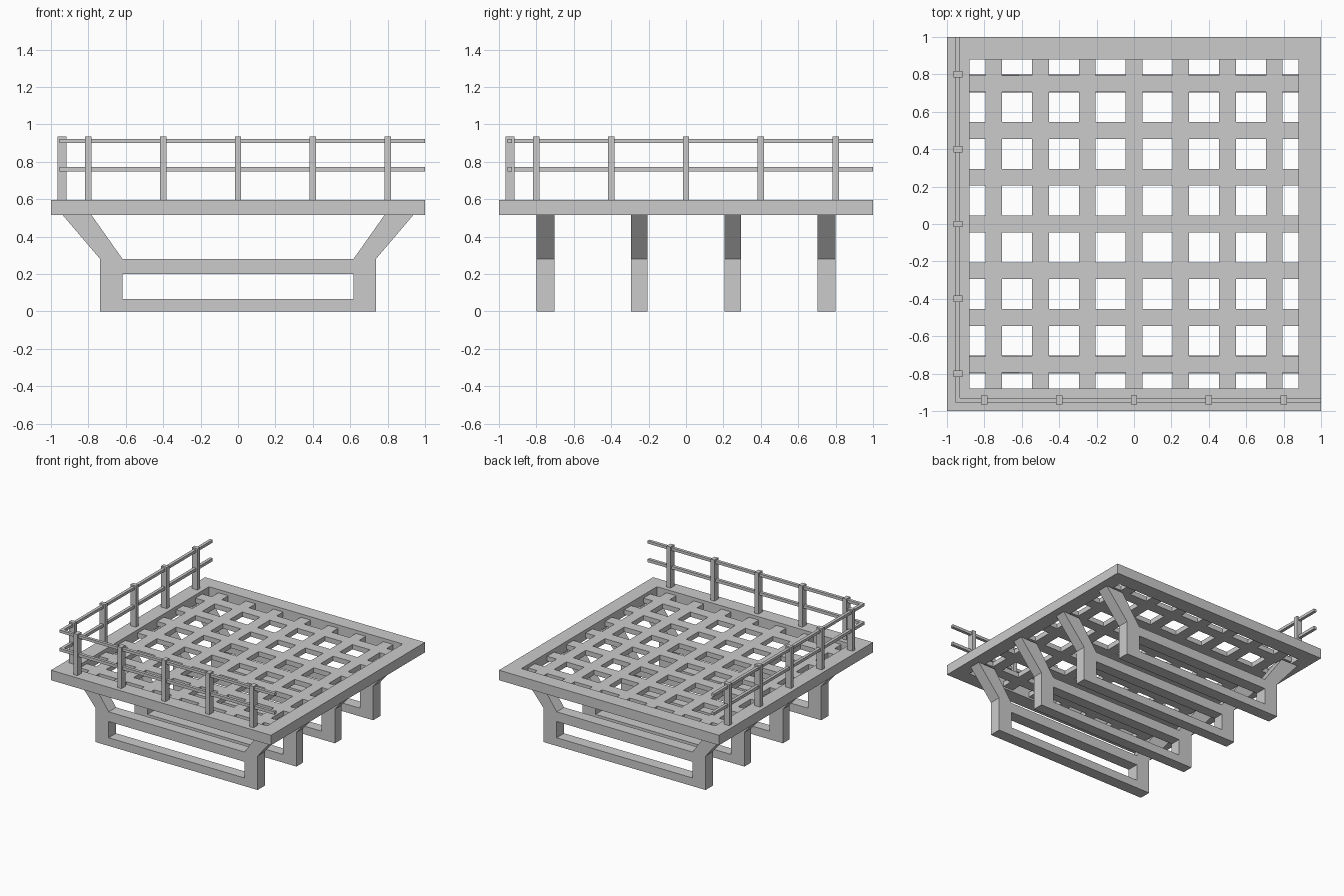
import bpy, bmesh

if "Cube" in bpy.data.objects:
    bpy.data.objects.remove(bpy.data.objects["Cube"])


def finish(name, bm):
    bmesh.ops.recalc_face_normals(bm, faces=bm.faces)
    me = bpy.data.meshes.new(name)
    bm.to_mesh(me)
    bm.free()
    ob = bpy.data.objects.new(name, me)
    bpy.context.collection.objects.link(ob)
    return ob


def extrude(bm, faces, vec):
    geo = bmesh.ops.extrude_face_region(bm, geom=faces)
    verts = [g for g in geo["geom"] if isinstance(g, bmesh.types.BMVert)]
    bmesh.ops.translate(bm, verts=verts, vec=vec)


def box(name, x0, x1, y0, y1, z0, z1):
    bm = bmesh.new()
    bmesh.ops.create_cube(bm, size=1)
    for v in bm.verts:
        v.co = (x1 if v.co.x > 0 else x0,
                y1 if v.co.y > 0 else y0,
                z1 if v.co.z > 0 else z0)
    return finish(name, bm)


def slab(name, edges, z0, z1, is_open):
    """Flat slab made of grid cells, leaving out the open ones."""
    bm = bmesh.new()
    n = len(edges)
    grid = [[bm.verts.new((x, y, z0)) for y in edges] for x in edges]
    for i in range(n - 1):
        for j in range(n - 1):
            if not is_open(i, j):
                bm.faces.new((grid[i][j], grid[i + 1][j],
                              grid[i + 1][j + 1], grid[i][j + 1]))
    loose = [v for v in bm.verts if not v.link_faces]
    bmesh.ops.delete(bm, geom=loose, context='VERTS')
    extrude(bm, bm.faces[:], (0, 0, z1 - z0))
    finish(name, bm)


# Deck: square outer frame with a thinner lattice recessed inside it
DECK_Z, DECK_TOP = 0.515, 0.597
slab("deck_frame", [-1, -0.88, 0.88, 1], DECK_Z, DECK_TOP,
     lambda i, j: i == 1 and j == 1)
edges = [-0.88]
for c in (-0.75, -0.5, -0.25, 0, 0.25, 0.5, 0.75):
    edges += [c - 0.045, c + 0.045]
edges.append(0.88)
slab("deck_lattice", edges, 0.53, 0.57,
     lambda i, j: i % 2 == 0 and j % 2 == 0)


# Support trestles: lower rectangular window with splayed arms
def support(name, y, width):
    quads = [
        [(-.737, 0), (-.617, 0), (-.617, .067), (-.737, .067)],
        [(-.737, .067), (-.617, .067), (-.617, .2), (-.737, .2)],
        [(-.737, .2), (-.617, .2), (-.617, .28), (-.737, .28)],
        [(-.737, .28), (-.617, .28), (-.783, DECK_Z), (-.937, DECK_Z)],
    ]
    quads += [[(-x, z) for x, z in reversed(q)] for q in quads]
    for lo, hi in ((0, .067), (.2, .28)):
        quads.append([(-.617, lo), (.617, lo), (.617, hi), (-.617, hi)])
    bm = bmesh.new()
    for q in quads:
        bm.faces.new([bm.verts.new((x, y - width / 2, z)) for x, z in q])
    bmesh.ops.remove_doubles(bm, verts=bm.verts, dist=1e-4)
    extrude(bm, bm.faces[:], (0, width, 0))
    finish(name, bm)


for k, y in enumerate((-0.75, -0.25, 0.25, 0.75)):
    support(f"support_{k + 1}", y, 0.096 if abs(y) == 0.75 else 0.088)

# Railings along the front and left edges
for k, p in enumerate((-0.8, -0.4, 0, 0.4, 0.8)):
    box(f"front_post_{k + 1}", p - .017, p + .017, -.966, -.916, DECK_TOP, .935)
    box(f"left_post_{k + 1}", -.966, -.916, p - .017, p + .017, DECK_TOP, .935)
for label, z0, z1 in (("lower", .748, .772), ("upper", .901, .923)):
    box(f"front_rail_{label}", -.955, 1, -.955, -.93, z0, z1)
    box(f"left_rail_{label}", -.955, -.93, -.955, 1, z0, z1)
